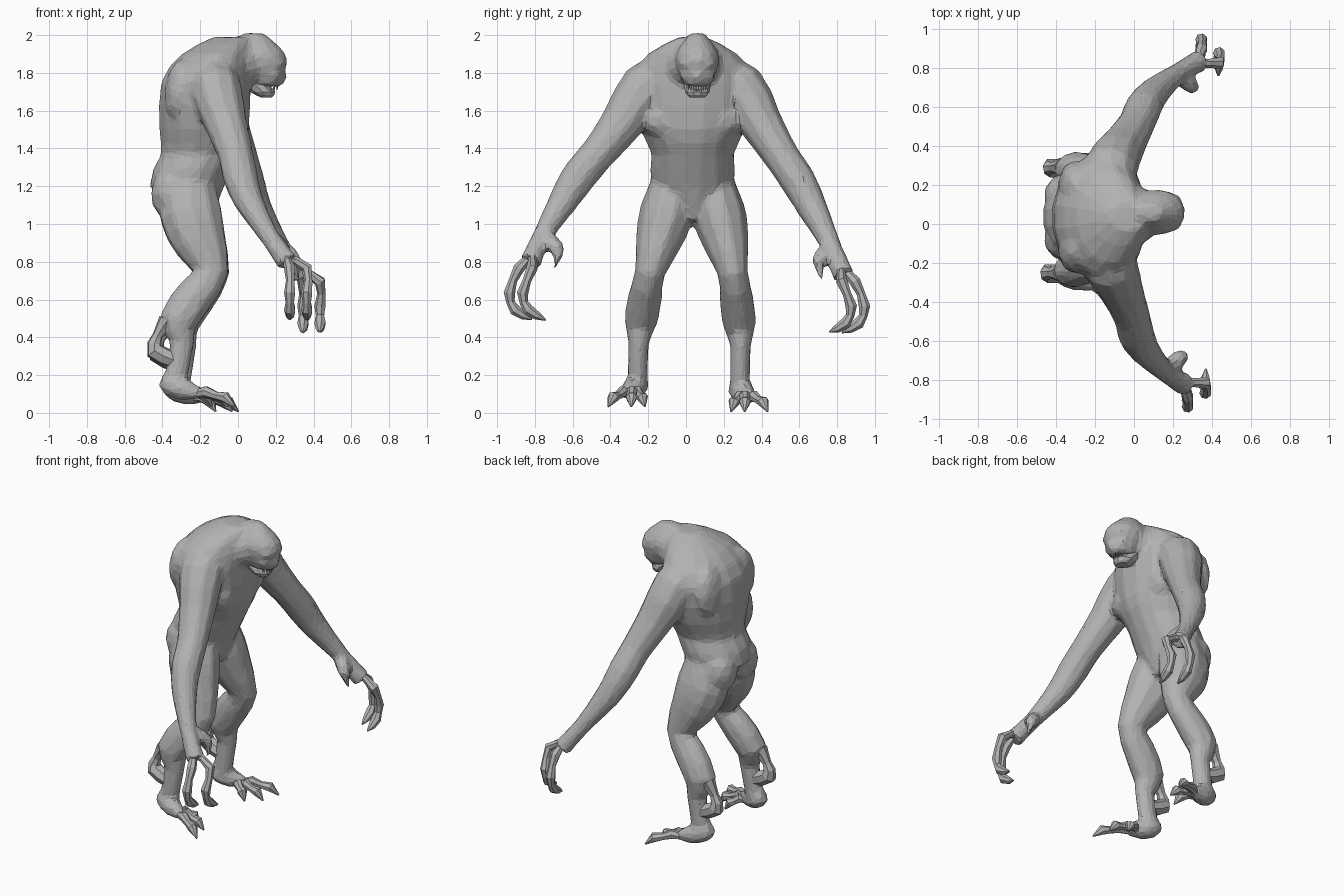
import bpy
import bmesh
from math import cos, sin, tau
from mathutils import Vector, Matrix

cube = bpy.data.objects.get("Cube")
if cube:
    bpy.data.objects.remove(cube)

grey = (0.45, 0.45, 0.45, 1)
skin = bpy.data.materials.new("grey skin")
skin.use_nodes = True
skin.diffuse_color = grey
skin.node_tree.nodes["Principled BSDF"].inputs["Base Color"].default_value = grey

forward, sideways, up = Matrix.Identity(3)
middle = 0.035  # the body's middle plane
face_middle = 0.06
body = bmesh.new()  # gathers every part that is fused into one skin


def finish(name, bm):
    bmesh.ops.recalc_face_normals(bm, faces=bm.faces)
    mesh = bpy.data.meshes.new(name)
    bm.to_mesh(mesh)
    bm.free()
    mesh.materials.append(skin)
    obj = bpy.data.objects.new(name, mesh)
    bpy.context.collection.objects.link(obj)
    return obj


def smooth_path(rows, steps):
    """Spline through the rows, blending position and radius together."""
    rows = [Vector(row) for row in rows]
    padded = [rows[0], *rows, rows[-1]]
    path = []
    for before, start, end, after in zip(padded, rows, rows[1:], padded[3:]):
        leave, arrive = (end - before) / 2, (after - start) / 2
        for step in range(steps):
            t = step / steps
            bend = leave * (1 - t) - arrive * t
            slope = (end - start) * (1 - t - t)
            path.append(start.lerp(end, t) + (bend - slope) * t * (1 - t))
    return path + [rows[-1]]


def loft(name, rings, sides, reference=forward, level=False):
    """Skin rings of centre and two radii; without a name it joins the body."""
    bm = bmesh.new() if name else body
    centres = [Vector(ring[:3]) for ring in rings]
    loops = []
    for centre, ring, before, after in zip(
            centres, rings, centres[:1] + centres, centres[1:] + centres[-1:]):
        tangent = up if level else (after - before).normalized()
        along = (reference - tangent * reference.dot(tangent)).normalized()
        across = tangent.cross(along)
        angles = [tau * (side + 0.5) / sides for side in range(sides)]
        loops.append([bm.verts.new(centre + along * ring[3] * cos(angle)
                                   + across * ring[4] * sin(angle))
                      for angle in angles])
    for low, high in zip(loops, loops[1:]):
        for side in range(sides):
            bm.faces.new((low[side - 1], low[side], high[side], high[side - 1]))
    bm.faces.new(loops[0])
    bm.faces.new(loops[-1])
    if name:
        finish(name, bm)


def bulge(centre, size, turn=0):
    """Rounded muscle or feature on the body."""
    placed = (Matrix.Translation(centre) @ Matrix.Rotation(turn, 4, "Y")
              @ Matrix.Diagonal((*size, 1)))
    bmesh.ops.create_icosphere(body, subdivisions=2, radius=1, matrix=placed)


def upright(name, y, rows, sides, steps):
    """Level rings from height, forward position, half depth and half width."""
    rings = [(x, y, z, depth, width)
             for z, x, depth, width in smooth_path(rows, steps)]
    loft(name, rings, sides, level=True)


def limb(name, side, rows, shift, sides=8, reference=forward, breadth=1, steps=2):
    """Limb from forward, outward, height and radius; shift poses each side."""
    rings = []
    for x, out, z, radius in smooth_path(rows, steps):
        move = shift(out, z) * side
        rings.append((x + move.x, middle + side * (out + move.y), z + move.z,
                      radius, radius * breadth))
    loft(name, rings, sides, reference)


def arm_pose(out, z):
    return Vector((0.035, -0.03, -0.035)) * min(max(out * 2 - 0.6, 0), 1)


def leg_pose(out, z):
    return Vector((0.01, -0.025, -0.013)) * min(max(1 - z, 0), 1)


def knuckled(points, radius):
    """Alternate thin bones with thick knuckles, ending in a claw point."""
    thickness = [radius * (0.85 if i % 2 else 1.15) for i in range(len(points))]
    thickness[-1] = radius / 6
    return [(*point, size) for point, size in zip(points, thickness)]


# Hunched torso and neck
upright(None, middle, [
    (1.02, -.2, .06, .04), (1.2, -.27, .2, .22), (1.37, -.2, .21, .22),
    (1.5, -.18, .24, .28), (1.75, -.17, .24, .33), (1.9, -.12, .18, .24),
    (1.99, -.03, .1, .07)], sides=16, steps=2)
loft(None, [(-.12, middle, 1.82, .14, .24), (0, .045, 1.84, .14, .17),
            (.1, face_middle, 1.86, .12, .11)], sides=12, reference=up)

# Skull and muzzle, with a separate open jaw
upright(None, face_middle, [
    (1.73, .15, .08, .07), (1.8, .14, .11, .1), (1.9, .11, .145, .115),
    (2.01, .08, .06, .04)], sides=14, steps=3)
upright("jaw", face_middle, [
    (1.67, .15, .03, .04), (1.7, .13, .07, .065), (1.75, .08, .06, .07)],
    sides=10, steps=2)
bulge((.22, face_middle, 1.78), (.04, .04, .04), turn=.3)
bulge((.2, face_middle, 1.75), (.04, .06, .025), turn=.2)

arm = [(-.13, .12, 1.8, .11), (-.12, .25, 1.72, .14), (-.06, .37, 1.53, .115),
       (0, .49, 1.36, .095), (.03, .58, 1.24, .095), (.08, .66, 1.1, .08),
       (.2, .77, .9, .052), (.3, .83, .76, .06)]
palm = (.28, .82, .8)
finger_bases = {"outer": (.31, .83), "inner": (.4, .76)}
finger_curl = [(.06, .73), (.11, .6), (.08, .51), (-.01, .46)]
thumb = [(.2, .75, .9, .045), (.26, .7, .85, .045), (.28, .69, .81, .03),
         (.29, .71, .73, .008)]

leg = [(-.26, .1, 1.22, .14), (-.25, .14, 1.05, .17), (-.2, .18, .9, .145),
       (-.14, .22, .74, .095), (-.22, .24, .62, .105), (-.31, .26, .48, .105),
       (-.29, .27, .36, .065), (-.33, .27, .13, .065)]
spur = [(-.37, .27, .48, .05), (-.42, .27, .4, .028), (-.435, .27, .32, .05),
        (-.33, .27, .27, .045)]
foot = [(-.4, .27, .16, .035), (-.35, .27, .14, .065), (-.27, .3, .11, .06),
        (-.18, .33, .09, .025)]
toe_root = Vector((-.26, .3, 0))
toe_heights = (.11, .09, .1, .08, .07, .02)
toes = {"outer": (.45, .28), "middle": (0, .22), "inner": (-.5, .15)}

for side, label in ((-1, "right"), (1, "left")):
    # Brow, cheekbone and teeth
    bulge((.2, face_middle + side * .05, 1.85), (.05, .05, .025), turn=.2)
    bulge((.19, face_middle + side * .055, 1.785), (.04, .04, .025))
    for row, x, root, tip in (("upper", .21, 1.74, 1.71), ("lower", .19, 1.7, 1.725)):
        for i in range(4):
            y = face_middle + side * (i + .5) * .013
            back = x - i * i * .004
            loft(f"{label}_{row}_tooth_{i + 1}",
                 [(back, y, root, .007, .007), (back, y, tip, .001, .001)], sides=5)

    # Arm, two long curled fingers and a thumb
    limb(None, side, arm, arm_pose, sides=10)
    limb(None, side, thumb, arm_pose, sides=7)
    for finger, (x, out) in finger_bases.items():
        bones = [palm] + [(x, out + reach, z) for reach, z in finger_curl]
        limb(f"{label}_{finger}_finger", side, knuckled(smooth_path(bones, 2), .027),
             arm_pose, sides=7, steps=1)

    # Chest, shoulder blade and buttock muscles
    bulge((-.06, middle + side * .13, 1.56), (.1, .15, .12), turn=-.15)
    bulge((-.31, middle + side * .15, 1.7), (.08, .14, .18), turn=.1)
    bulge((-.34, middle + side * .11, 1.16), (.125, .12, .15))

    # Leg, looped heel spur, foot and clawed toes
    limb(None, side, leg, leg_pose, sides=10, breadth=.85)
    limb(f"{label}_heel_spur", side, spur, leg_pose, sides=7, reference=sideways)
    limb(None, side, foot, leg_pose, reference=up)
    for toe, (heading, length) in toes.items():
        direction = Vector((cos(heading), sin(heading), 0)) * length
        bones = [toe_root + direction * i / 5 + up * height
                 for i, height in enumerate(toe_heights)]
        limb(f"{label}_{toe}_toe", side, knuckled(bones, .027), leg_pose,
             sides=7, reference=up, steps=1)

# Fuse the body into one faceted skin
skinned = finish("body", body)
fuse = skinned.modifiers.new("fuse", "REMESH")
fuse.mode = "VOXEL"
fuse.voxel_size = 0.016
relax = skinned.modifiers.new("relax", "SMOOTH")
relax.iterations = 5
facet = skinned.modifiers.new("facet", "DECIMATE")
facet.ratio = 0.1
